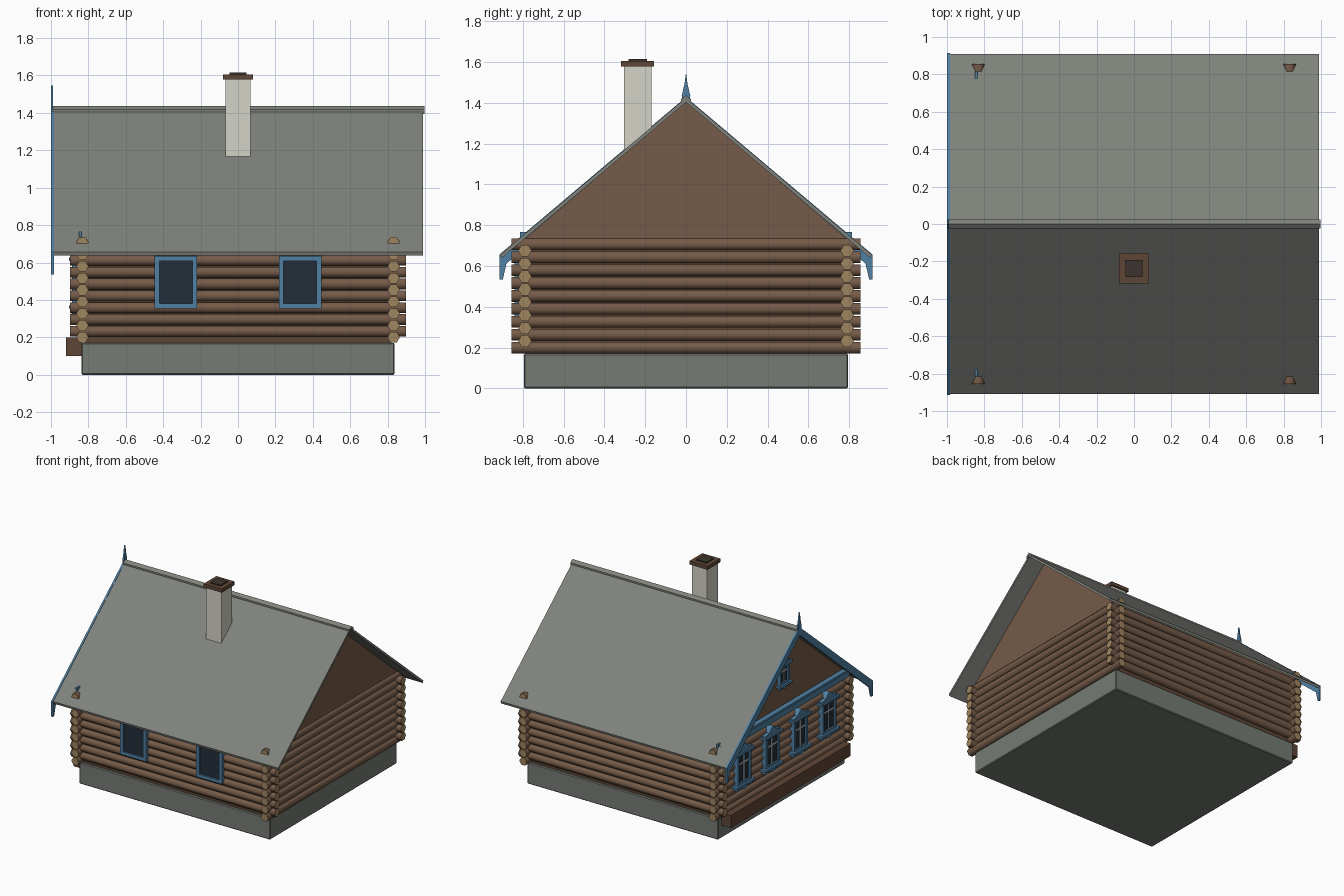
import bpy, bmesh, math

cube = bpy.data.objects.get("Cube")
if cube:
    bpy.data.objects.remove(cube)


def material(name, code):
    """Make one flat material from an sRGB hex code."""
    srgb = [int(code[i:i + 2], 16) / 255 for i in (0, 2, 4)]
    rgba = [((c + 0.055) / 1.055) ** 2.4 for c in srgb] + [1]
    m = bpy.data.materials.new(name)
    m.use_nodes = True
    m.diffuse_color = rgba
    m.node_tree.nodes["Principled BSDF"].inputs["Base Color"].default_value = rgba
    return m


ROOF = material("roof grey", "80837C")
STONE = material("foundation grey", "767B74")
WOOD = material("log brown", "755B48")
LOG_END = material("cut wood tan", "A08560")
DARK_WOOD = material("dark brown", "5F4636")
TRIM = material("trim blue", "5081A5")
GLASS = material("window glass", "232D38")
BARS = material("window bar white", "C8CDD0")
PLASTER = material("chimney plaster", "D5D3C8")
SOOT = material("soot", "3C342E")


def add_prism(bm, axis, pts, a, b, cap_index=0, smooth=False):
    """Extrude a profile along x (profile in y, z) or y (profile in x, z)."""
    def place(t, p):
        return (t, p[0], p[1]) if axis == "x" else (p[0], t, p[1])
    lo = [bm.verts.new(place(a, p)) for p in pts]
    hi = [bm.verts.new(place(b, p)) for p in pts]
    caps = [bm.faces.new(lo), bm.faces.new(hi)]
    for i in range(len(pts)):
        j = (i + 1) % len(pts)
        bm.faces.new((lo[i], lo[j], hi[j], hi[i])).smooth = smooth
    for cap in caps:
        cap.material_index = cap_index
        for e in cap.edges:
            e.smooth = False


def finish(name, bm, *mats):
    bmesh.ops.recalc_face_normals(bm, faces=bm.faces)
    mesh = bpy.data.meshes.new(name)
    bm.to_mesh(mesh)
    bm.free()
    for m in mats:
        mesh.materials.append(m)
    ob = bpy.data.objects.new(name, mesh)
    bpy.context.collection.objects.link(ob)
    return ob


def prism(name, axis, pts, a, b, mat):
    bm = bmesh.new()
    add_prism(bm, axis, pts, a, b)
    return finish(name, bm, mat)


def rect(u0, u1, z0, z1):
    return [(u0, z0), (u1, z0), (u1, z1), (u0, z1)]


def mirrored(half):
    """Close a half profile running from top centre to bottom centre."""
    return half + [(-u, z) for u, z in reversed(half) if u > 0]


def box(name, x, y, z, mat):
    return prism(name, "x", rect(*y, *z), *x, mat)


# Foundation and inner wall core
base = box("foundation", (-.838, .838), (-.795, .795), (0, .17), STONE)
bevel = base.modifiers.new("edge", "BEVEL")
bevel.width = .006
bevel.segments = 1
box("wall_core", (-.82, .82), (-.78, .78), (.165, .7), DARK_WOOD)

# Interlocking log walls
STEP, R = .0633, .033


def log_wall(name, axis, offset, z0, count, reach):
    bm = bmesh.new()
    for side in (-1, 1):
        for i in range(count):
            ring = [(side * offset + R * math.cos(k * math.pi / 3),
                     z0 + i * STEP + R * math.sin(k * math.pi / 3)) for k in range(6)]
            add_prism(bm, axis, ring, -reach, reach, 1, True)
    finish(name, bm, WOOD, LOG_END)


log_wall("long_wall_logs", "x", .79, .232, 8, .898)
log_wall("gable_wall_logs", "y", .832, .2, 9, .855)

# Gables
for side, label in ((-1, "right"), (1, "left")):
    prism(label + "_gable", "x", mirrored([(0, 1.405), (.8, .725), (.8, .7), (0, .7)]),
          side * .8, side * .845, WOOD)

# Roof and ridge cap
prism("roof", "x", mirrored([(0, 1.425), (.91, .656), (.905, .638), (0, 1.403)]),
      -.99, .99, ROOF)
prism("ridge_cap", "x", mirrored([(0, 1.436), (.025, 1.417), (.025, 1.395), (0, 1.415)]),
      -.995, .997, ROOF)

# Chimney
box("chimney", (-.067, .067), (-.305, -.17), (1.1, 1.58), PLASTER)
box("chimney_cap", (-.08, .08), (-.318, -.157), (1.578, 1.606), DARK_WOOD)
box("chimney_opening", (-.045, .045), (-.283, -.192), (1.6, 1.615), SOOT)

# Decorated gable: bargeboards, finial, belt and low bench
prism("bargeboards", "x",
      mirrored([(0, 1.428), (.915, .656), (.915, .535), (.898, .535),
                (.88, .612), (0, 1.365)]), -1, -.985, TRIM)
prism("finial", "x",
      mirrored([(0, 1.547), (.008, 1.49), (.021, 1.435), (.014, 1.39), (0, 1.38)]),
      -1, -.988, TRIM)
box("belt_board", (-.875, -.838), (-.8, .8), (.7, .75), TRIM)
box("belt_ledge", (-.85, -.838), (-.815, .815), (.72, .767), TRIM)
box("belt_cornice", (-.885, -.845), (-.76, .76), (.75, .767), TRIM)
box("wall_bench", (-.92, -.832), (-.75, .75), (.1, .2), DARK_WOOD)


def framed_window(name, axis, c, w, z0, z1, wall, t, bars):
    """Glass plate with a border of four boards, facing the negative axis."""
    bm = bmesh.new()
    for r in (rect(c - w, c - w + t, z0, z1), rect(c + w - t, c + w, z0, z1),
              rect(c - w, c + w, z0, z0 + t), rect(c - w, c + w, z1 - t, z1)):
        add_prism(bm, axis, r, wall, wall - .05)
    finish(name + "_frame", bm, TRIM)
    prism(name + "_glass", axis, rect(c - w + t / 2, c + w - t / 2, z0 + t / 2, z1 - t / 2),
          wall, wall - .038, GLASS)
    if bars:
        bm = bmesh.new()
        zb = z0 + .66 * (z1 - z0)
        add_prism(bm, axis, rect(c - .005, c + .005, z0 + t, z1 - t), wall - .03, wall - .043)
        add_prism(bm, axis, rect(c - w + t, c + w - t, zb - .005, zb + .005),
                  wall - .03, wall - .043)
        finish(name + "_bars", bm, BARS)


def carved_trim(name, c, w, z0, z1, wall, rise):
    """Pediment, cornice, sill and apron around a gable window."""
    bm = bmesh.new()

    def shape(half, depth):
        add_prism(bm, "x", [(c + u, z) for u, z in mirrored(half)], wall, wall - depth)
    shape([(0, z1 + rise), (w * .3, z1 + rise * .8), (w * .55, z1 + rise * .4),
           (w * 1.15, z1 + rise * .25), (w * 1.15, z1), (0, z1)], .052)
    shape([(0, z1 + .012), (w * 1.3, z1 + .012), (w * 1.3, z1 - .006), (0, z1 - .006)], .065)
    shape([(0, z0 + .006), (w * 1.3, z0 + .006), (w * 1.3, z0 - .012), (0, z0 - .012)], .065)
    shape([(0, z0), (w * 1.15, z0), (w * 1.1, z0 - rise * .5),
           (w * .5, z0 - rise * .4), (0, z0 - rise * .65)], .052)
    finish(name + "_carving", bm, TRIM)


# Four gable windows and the attic window
for i in range(4):
    name = "gable_window_%d" % (i + 1)
    y = (i - 1.5) * .355
    framed_window(name, "x", y, .085, .365, .615, -.838, .02, True)
    carved_trim(name, y, .085, .365, .615, -.838, .07)
framed_window("attic_window", "x", 0, .06, .945, 1.1, -.82, .018, True)
carved_trim("attic_window", 0, .06, .945, 1.1, -.82, .06)

# Two plain front windows
for side, label in ((-1, "right"), (1, "left")):
    framed_window("front_%s_window" % label, "y", side * .332, .114, .355, .635,
                  -.79, .026, False)
